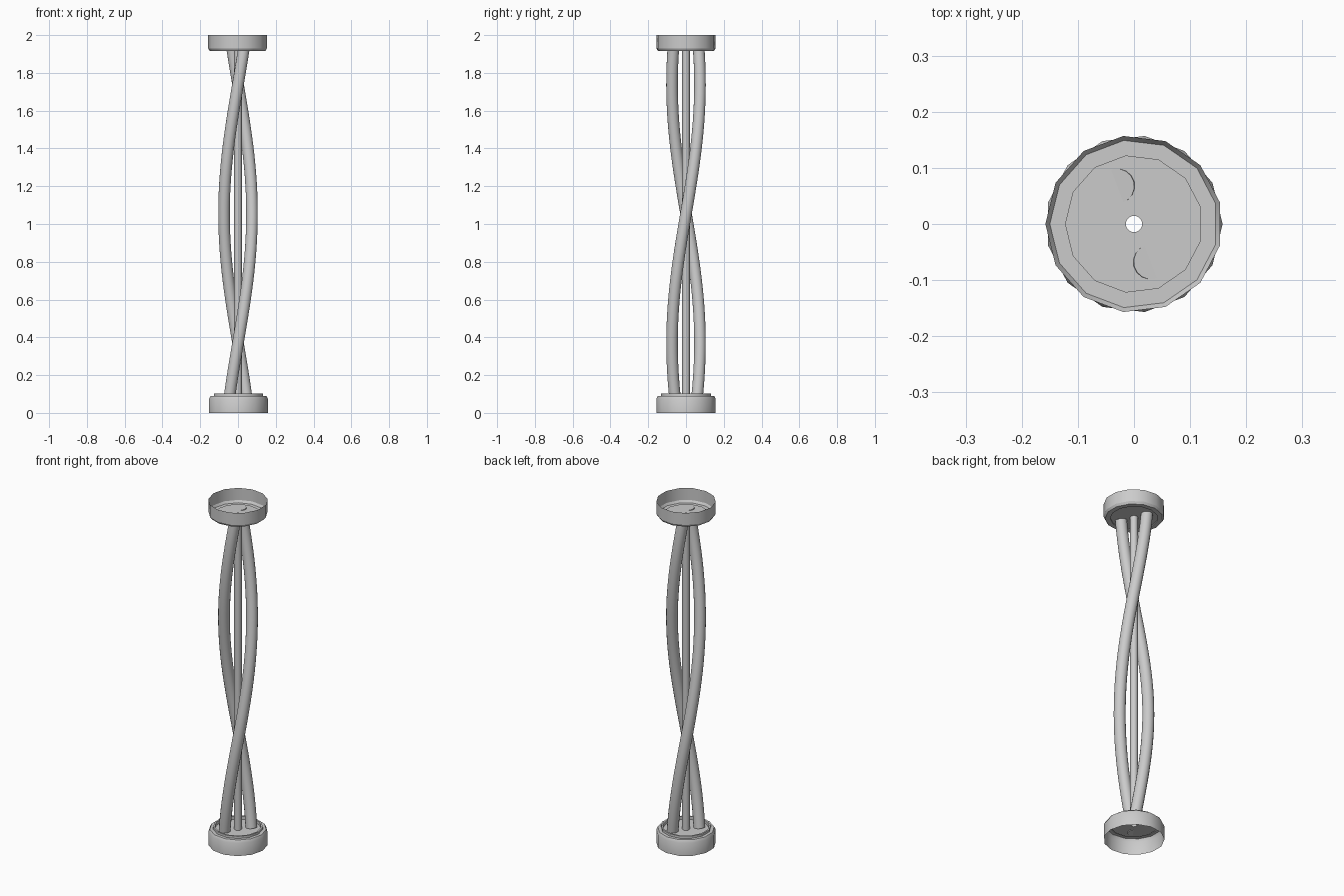
import bpy, bmesh, math
from math import sin, cos, pi

if "Cube" in bpy.data.objects:
    bpy.data.objects.remove(bpy.data.objects["Cube"])

SIDES = 13
FLOOR_LOW, FLOOR_HIGH = 0.085, 1.922


def lathe(name, profile, sides, phase=0.0, closed=False):
    """Spin an (r, z) profile around the z axis."""
    bm = bmesh.new()
    rings = [[bm.verts.new((r * cos(phase + 2 * pi * i / sides),
                            r * sin(phase + 2 * pi * i / sides), z))
              for i in range(sides)] for r, z in profile]
    pairs = list(zip(rings, rings[1:]))
    if closed:
        pairs.append((rings[-1], rings[0]))
    for a, b in pairs:
        for i in range(sides):
            j = (i + 1) % sides
            bm.faces.new((a[i], a[j], b[j], b[i]))
    bmesh.ops.recalc_face_normals(bm, faces=bm.faces)
    mesh = bpy.data.meshes.new(name)
    bm.to_mesh(mesh)
    bm.free()
    obj = bpy.data.objects.new(name, mesh)
    bpy.context.collection.objects.link(obj)
    smooth(obj)
    return obj


def smooth(obj):
    bpy.ops.object.select_all(action='DESELECT')
    obj.select_set(True)
    bpy.context.view_layer.objects.active = obj
    bpy.ops.object.shade_smooth_by_angle()


def strand(name, offset):
    """Helical bar swept along a curve."""
    curve = bpy.data.curves.new(name, 'CURVE')
    curve.dimensions = '3D'
    curve.bevel_depth = 0.031
    curve.bevel_resolution = 6
    curve.use_fill_caps = True
    n = 40
    spline = curve.splines.new('POLY')
    spline.points.add(n - 1)
    for i, p in enumerate(spline.points):
        z = FLOOR_LOW + (FLOOR_HIGH - FLOOR_LOW) * i / (n - 1)
        a = -pi / 2 + (z - 1.74) * pi / 1.37 + offset
        p.co = (0.074 * cos(a), 0.074 * sin(a), z, 1)
    obj = bpy.data.objects.new(name, curve)
    bpy.context.collection.objects.link(obj)
    bpy.ops.object.select_all(action='DESELECT')
    obj.select_set(True)
    bpy.context.view_layer.objects.active = obj
    bpy.ops.object.convert(target='MESH')
    smooth(bpy.context.view_layer.objects.active)


# Bottom cup: open underneath, raised lip around a recessed floor
lathe("bottom_cap", [(0.158, 0), (0.158, 0.075), (0.15, 0.09), (0.132, 0.09),
                     (0.132, 0.103), (0.123, 0.103), (0.123, FLOOR_LOW),
                     (0.015, FLOOR_LOW)], SIDES, 0)

# Top cup: open above, turned half a step from the bottom one
lathe("top_cap", [(0.158, 2), (0.158, 1.93), (0.15, 1.917), (0.123, 1.917),
                  (0.123, FLOOR_HIGH), (0.015, FLOOR_HIGH)], SIDES, pi / SIDES)

# Hollow centre rod
lathe("centre_rod", [(0.02, FLOOR_LOW), (0.02, FLOOR_HIGH),
                     (0.0145, FLOOR_HIGH), (0.0145, FLOOR_LOW)], 20, closed=True)

# Two twisted bars
strand("twisted_bar_a", 0)
strand("twisted_bar_b", pi)
